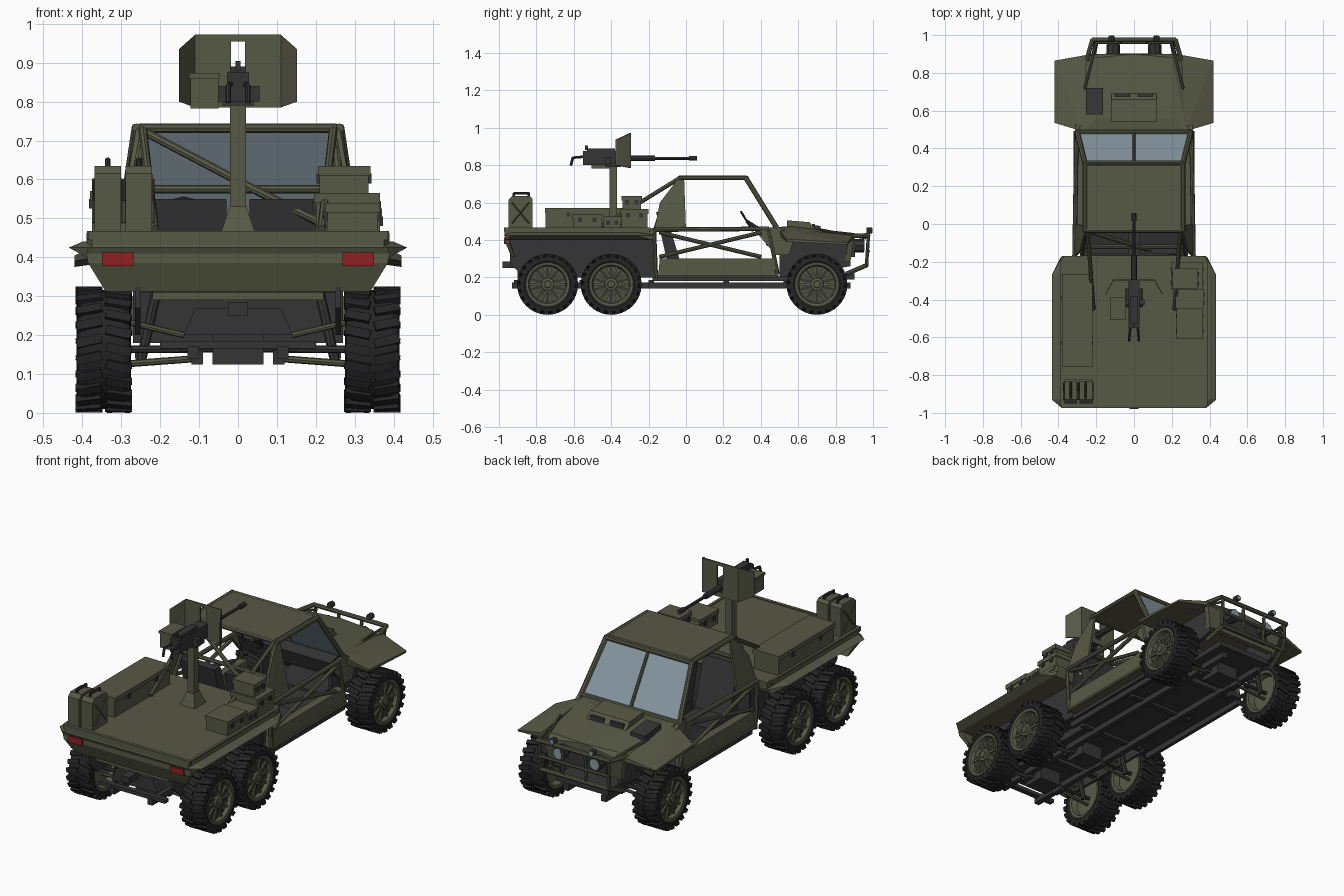
import bpy, bmesh, math
from mathutils import Vector, Matrix

if "Cube" in bpy.data.objects:
    bpy.data.objects.remove(bpy.data.objects["Cube"])


def material(name, rgb):
    m = bpy.data.materials.new(name)
    m.use_nodes = True
    m.diffuse_color = (*rgb, 1)
    bsdf = m.node_tree.nodes["Principled BSDF"]
    bsdf.inputs["Base Color"].default_value = (*rgb, 1)
    bsdf.inputs["Roughness"].default_value = 0.8
    return m


GREEN = material("olive green", (0.095, 0.10, 0.06))
DARK = material("dark grey", (0.036, 0.036, 0.037))
RUBBER = material("black rubber", (0.018, 0.018, 0.018))
GLASS = material("grey blue glass", (0.25, 0.32, 0.37))
RED = material("red lamp", (0.28, 0.015, 0.015))


def finish(name, bm, mat):
    bmesh.ops.recalc_face_normals(bm, faces=bm.faces)
    me = bpy.data.meshes.new(name)
    bm.to_mesh(me)
    bm.free()
    me.materials.append(mat)
    ob = bpy.data.objects.new(name, me)
    bpy.context.collection.objects.link(ob)
    return ob


def hull(name, pts, mat):
    bm = bmesh.new()
    for p in pts:
        bm.verts.new(p)
    res = bmesh.ops.convex_hull(bm, input=bm.verts)
    junk = {e for e in res["geom_interior"] if isinstance(e, bmesh.types.BMVert)}
    bmesh.ops.delete(bm, geom=list(junk), context="VERTS")
    bmesh.ops.dissolve_limit(bm, angle_limit=0.01, verts=bm.verts, edges=bm.edges)
    return finish(name, bm, mat)


def box(name, x, y, z, mat=GREEN):
    return hull(name, [(a, b, c) for a in x for b in y for c in z], mat)


def mirrored(pts):
    return [(s * x, y, z) for x, y, z in pts for s in (1, -1)]


def plate(name, pts, mat, shift):
    return hull(name, pts + [tuple(Vector(p) + Vector(shift)) for p in pts], mat)


def tube(name, path, r=0.011, mat=GREEN, sides=8):
    bm = bmesh.new()
    for a, b in zip(path, path[1:]):
        a, b = Vector(a), Vector(b)
        d = b - a
        mx = Matrix.Translation((a + b) / 2) @ d.to_track_quat("Z", "Y").to_matrix().to_4x4()
        bmesh.ops.create_cone(bm, cap_ends=True, segments=sides, radius1=r, radius2=r,
                              depth=d.length + r * 0.6, matrix=mx)
    return finish(name, bm, mat)


def tube_pair(name, path, r=0.011, mat=GREEN):
    for side, s in (("left", 1), ("right", -1)):
        tube(f"{name}_{side}", [(s * x, y, z) for x, y, z in path], r, mat)


def box_pair(name, x, y, z, mat=GREEN):
    for side, s in (("left", 1), ("right", -1)):
        box(f"{name}_{side}", (s * x[0], s * x[1]), y, z, mat)


def lathe(name, profile, mat, steps=32):
    bm = bmesh.new()
    vs = [bm.verts.new((x, 0, r)) for x, r in profile]
    es = [bm.edges.new(p) for p in zip(vs, vs[1:])]
    bmesh.ops.spin(bm, geom=vs + es, cent=(0, 0, 0), axis=(1, 0, 0),
                   angle=math.tau, steps=steps)
    bmesh.ops.remove_doubles(bm, verts=bm.verts, dist=1e-5)
    return finish(name, bm, mat)


def radial(name, count, size, pos, mat, skew=0.0, phase=0.0):
    bm = bmesh.new()
    for i in range(count):
        mx = (Matrix.Rotation(math.tau * (i + phase) / count, 4, "X") @ Matrix.Translation(pos)
              @ Matrix.Rotation(skew, 4, "Z") @ Matrix.Diagonal((*size, 1)))
        bmesh.ops.create_cube(bm, size=1, matrix=mx)
    return finish(name, bm, mat)


# Wheels: tyre, staggered tread lugs, spoked rim
wheel = [
    lathe("tyre", [(-.06, .105), (-.07, .125), (-.066, .146), (-.05, .153), (.05, .153),
                   (.066, .146), (.07, .125), (.06, .105)], RUBBER),
    radial("tread_outer", 22, (.065, .024, .022), (.038, 0, .151), RUBBER, .22),
    radial("tread_inner", 22, (.065, .024, .022), (-.038, 0, .151), RUBBER, -.22, .5),
    lathe("rim", [(-.03, 0), (-.03, .095), (-.064, .103), (-.066, .115), (.066, .115),
                  (.064, .103), (.045, .095), (.045, 0)], GREEN),
    radial("rim_slots", 10, (.006, .016, .05), (.045, 0, .066), DARK),
    radial("rim_spokes", 10, (.014, .012, .065), (.047, 0, .066), GREEN, 0, .5),
    lathe("hub", [(.04, .038), (.062, .034), (.064, .02), (.07, .018), (.07, 0)], GREEN, 16),
]
for label, wy in (("rear", -.74), ("middle", -.40), ("front", .70)):
    for s in (1, -1):
        for src in wheel:
            ob = src.copy()
            ob.name = f"{label}_{src.name}"
            ob.location = (s * .345, wy, .163)
            ob.rotation_euler.z = 0 if s > 0 else math.pi
            bpy.context.collection.objects.link(ob)
    # Axle, suspension arms and shock absorbers
    box(f"{label}_differential", (-.065, .065), (wy - .06, wy + .06), (.125, .205), DARK)
    tube_pair(f"{label}_lower_arm", [(.10, wy, .14), (.30, wy, .125)], .009)
    tube_pair(f"{label}_upper_arm", [(.14, wy - .03, .20), (.29, wy - .03, .235)], .008)
    tube_pair(f"{label}_drive_shaft", [(.05, wy, .165), (.31, wy, .163)], .010, DARK)
    tube_pair(f"{label}_shock", [(.25, wy + .03, .13), (.21, wy + .03, .31)], .013, DARK)
    box_pair(f"{label}_arm_mount", (.09, .12), (wy - .03, wy + .03), (.125, .16), DARK)
for src in wheel:
    bpy.data.objects.remove(src)

# Chassis
box("floor_pan", (-.27, .27), (-.18, .55), (.18, .205), DARK)
box("front_pan", (-.16, .16), (.5, .9), (.19, .22), DARK)
box_pair("chassis_rail", (.10, .13), (-.93, .88), (.14, .172), DARK)
box_pair("side_rail", (.245, .265), (-.2, .55), (.14, .172), DARK)
for y in (-.92, -.57, -.2, .2, .52):
    box("cross_member", (-.2, .2), (y, y + .03), (.165, .185), DARK)
hull("under_tray", mirrored([(.14, y, .2) for y in (-.9, -.2)] + [(.11, y, .27) for y in (-.9, -.2)]), DARK)
box("tow_hitch", (-.024, .024), (-.98, -.88), (.25, .285), DARK)
box("rear_cross_bar", (-.22, .22), (-.92, -.9), (.29, .31))

# Cargo bed with flared rim and tail panel
rim = [(.435, -.93), (.385, -.972), (.38, -.17), (.435, -.27)]
hull("bed_rim", mirrored([(x, y, .425) for x, y in rim] + [(x - .035, y * .995, .44) for x, y in rim]
                         + [(.39, -.96, .40), (.39, -.18, .40)]), GREEN)
hull("bed_deck", mirrored([(x, y, z) for z in (.43, .462) for x, y in
                           ((.39, -.94), (.375, -.97), (.375, -.17), (.39, -.25))]), GREEN)
box("bed_tail_lip", (-.385, .385), (-.973, -.955), (.445, .467))
box_pair("bed_side_lip", (.372, .388), (-.96, -.19), (.445, .467))
plate("tail_panel", mirrored([(.39, -.965, .41), (.385, -.965, .385), (.34, -.935, .312)]), GREEN, (0, .02, 0))
box_pair("tail_lamp", (.268, .35), (-.973, -.955), (.378, .412), RED)
for s in (1, -1):
    plate("bed_side_panel", [(s * .25, y, z) for y, z in
          ((-.94, .42), (-.18, .42), (-.18, .2), (-.62, .2), (-.86, .2), (-.94, .27))], DARK, (s * .015, 0, 0))
box("bed_underside", (-.25, .25), (-.93, -.18), (.31, .42), DARK)

# Cargo: fuel cans and crates
for x in (-.335, -.255):
    plate("fuel_can", [(x - .034, y, z) for y, z in ((-.95, .46), (-.82, .46), (-.82, .62), (-.835, .635),
          (-.93, .635), (-.95, .615))], GREEN, (.068, 0, 0))
    tube("fuel_can_handle", [(x, -.92, .63), (x, -.92, .65), (x, -.84, .65), (x, -.84, .63)], .007, DARK)
    for dx in (-.036, .036):
        for za, zb in ((.49, .6), (.6, .49)):
            tube("fuel_can_brace", [(x + dx, -.93, za), (x + dx, -.84, zb)], .004, GREEN, 4)


def crate(name, x, y, z):
    box(name, x, y, (z[0], z[1] - .025))
    box(name + "_lid", (x[0] - .005, x[1] + .005), (y[0] - .005, y[1] + .005), (z[1] - .025, z[1]))
    for f in (.25, .75):
        yy = y[0] + f * (y[1] - y[0])
        box(name + "_latch", (x[0] - .008, x[1] + .008), (yy - .01, yy + .01), (z[1] - .045, z[1] - .02), DARK)


crate("long_crate", (-.375, -.225), (-.75, -.27), (.46, .57))
crate("low_crate", (.23, .36), (-.605, -.45), (.46, .54))
crate("wide_crate", (.225, .365), (-.44, -.35), (.46, .525))
crate("stack_crate_lower", (.2, .36), (-.345, -.205), (.46, .565))
crate("stack_crate_upper", (.21, .335), (-.34, -.24), (.565, .635))

# Cab sills, floor, seats
for s in (1, -1):
    plate("side_sill", [(s * .27, y, z) for y, z in
          ((-.15, .2), (.48, .2), (.47, .3), (-.14, .3))], GREEN, (s * .045, 0, 0))
    plate("cab_rear_panel", [(s * .315, -.17, .45), (s * .315, 0, .45), (s * .262, -.01, .73),
          (s * .262, -.04, .73), (s * .285, -.14, .6)], GREEN, (-s * .012, 0, 0))
    plate("cowl_side", [(s * .29, y, z) for y, z in
          ((.36, .46), (.5, .47), (.58, .41), (.55, .32), (.48, .32))], GREEN, (s * .02, 0, 0))
    box("seat_base", (s * .04, s * .24), (-.12, .14), (.2, .29), DARK)
    hull("seat_back", [(s * x, y, z) for x in (.03, .24) for y, z in
         ((-.1, .28), (-.03, .28), (-.16, .55), (-.11, .55))], DARK)
box("cab_bulkhead", (-.27, .27), (-.18, -.165), (.2, .46), DARK)
tube_pair("belt_rail", [(.315, -.17, .455), (.305, .44, .46)], .012)
tube_pair("door_brace_a", [(.31, -.14, .44), (.31, .40, .31)])
tube_pair("door_brace_b", [(.31, -.14, .31), (.31, .40, .44)])
tube_pair("sill_rail", [(.31, -.16, .21), (.31, .49, .21)])
tube_pair("rear_post", [(.31, -.16, .2), (.315, -.17, .46)])
tube_pair("front_post", [(.305, .49, .22), (.305, .44, .46)])

# Roof and roll cage
hull("roof", mirrored([(.262, -.035, .725), (.248, -.03, .742), (.262, .325, .725), (.248, .31, .742)]), GREEN)
tube_pair("windscreen_pillar", [(.26, .32, .732), (.3, .485, .465)], .014)
tube_pair("roof_rail", [(.26, -.035, .732), (.26, .32, .732)], .012)
tube_pair("rear_stay", [(.245, -.035, .73), (.215, -.45, .475)], .011)
tube_pair("cage_hoop", [(.245, -.035, .73), (.275, -.16, .46)], .011)
tube("cage_cross_bar", [(-.26, -.12, .575), (.26, -.12, .575)])
tube("cage_diagonal", [(-.235, -.04, .72), (.05, -.13, .57), (.25, -.16, .47)])
tube("roof_rear_bar", [(-.25, -.035, .732), (.25, -.035, .732)], .012)

# Windscreen, dashboard, steering wheel
for s in (1, -1):
    plate("windscreen_pane", [(s * .008, .325, .725), (s * .25, .325, .725),
          (s * .287, .48, .47), (s * .008, .48, .47)], GLASS, (0, -.004, -.003))
tube("windscreen_divider", [(0, .325, .73), (0, .485, .47)], .009)
tube("windscreen_header", [(-.255, .325, .73), (.255, .325, .73)], .012)
tube("windscreen_base", [(-.3, .485, .47), (.3, .485, .47)], .012)
hull("dashboard", mirrored([(.28, .40, .455), (.28, .47, .47), (.28, .43, .37), (.28, .49, .35)]), DARK)
tube("steering_column", [(-.14, .42, .44), (-.14, .325, .50)], .009, DARK)
ring = [(-.14 + .06 * math.cos(t * math.tau / 12), .325 - .03 * math.sin(t * math.tau / 12),
         .50 + .05 * -math.sin(t * math.tau / 12) * -1) for t in range(13)]
tube("steering_wheel", ring, .006, DARK, 6)

# Bonnet, wings and nose
hull("bonnet", mirrored([(.285, .48, .468), (.2, .88, .435), (.25, .9, .40), (.3, .52, .40),
                         (0, .9, .437), (.2, .56, .475)]), GREEN)
for s in (1, -1):
    hull("front_wing", [(s * x, y, z) for x, y, z in
         ((.27, .49, .467), (.42, .535, .405), (.42, .865, .385), (.25, .895, .425),
          (.25, .895, .40), (.42, .86, .375), (.42, .54, .39), (.27, .5, .42))], GREEN)
    plate("inner_wing", [(s * .2, y, z) for y, z in
          ((.5, .4), (.88, .4), (.88, .26), (.5, .2))], DARK, (s * .02, 0, 0))
hull("nose_panel", mirrored([(.25, .9, .41), (.22, .88, .29), (.25, .87, .41), (.22, .85, .29)]), GREEN)
box("grille", (-.15, .15), (.88, .903), (.31, .38), DARK)
hull("bonnet_scoop", mirrored([(.12, .54, .505), (.12, .66, .495), (.12, .70, .45), (.12, .54, .45)]), GREEN)
box_pair("scoop_vent", (.02, .1), (.675, .69), (.46, .485), DARK)
hull("bonnet_box", [(x, y, z) for x in (-.255, -.165) for y, z in
                    ((.58, .49), (.72, .475), (.72, .43), (.58, .44))], DARK)

# Brush guard and headlamps
tube("guard_top_bar", [(-.25, .87, .42), (-.22, .975, .425), (.22, .975, .425), (.25, .87, .42)], .012)
tube("guard_mid_bar", [(-.21, .975, .34), (.21, .975, .34)], .009)
tube("guard_low_bar", [(-.22, .86, .22), (-.2, .965, .265), (.2, .965, .265), (.22, .86, .22)], .012)
for x in (.21, .07):
    tube_pair("guard_post", [(x, .975, .42), (x, .965, .265)], .009)
tube_pair("guard_stay", [(.2, .96, .41), (.26, .72, .455)], .007)
tube_pair("headlamp_shell", [(.11, .895, .37), (.11, .94, .37)], .036, DARK)
tube_pair("headlamp_lens", [(.11, .94, .37), (.11, .945, .37)], .03, GLASS)
tube_pair("marker_lamp", [(.12, .97, .45), (.12, .99, .45)], .016, DARK)
tube_pair("marker_lens", [(.12, .99, .45), (.12, .994, .45)], .013, GLASS)

# Gun pedestal
box("pedestal", (-.02, .02), (-.41, -.37), (.46, .8))
hull("pedestal_foot", mirrored([(.045, -.44, .46), (.045, -.34, .46), (.022, -.415, .53), (.022, -.365, .53)]), GREEN)
box("gun_cradle", (-.04, .04), (-.43, -.35), (.79, .815), DARK)

# Gun shield with centre slot and swept wings
for s in (1, -1):
    plate("shield_front", [(s * .018, -.295, .785), (s * .11, -.295, .785), (s * .11, -.295, .972),
          (s * .018, -.295, .972)], GREEN, (0, -.008, 0))
    plate("shield_wing", [(s * .11, -.295, .785), (s * .152, -.37, .80), (s * .152, -.37, .935),
          (s * .11, -.295, .972)], GREEN, (0, -.008, 0))
box("shield_bridge", (-.02, .02), (-.303, -.295), (.955, .972))
box("shield_lower_bridge", (-.02, .02), (-.303, -.295), (.785, .81))

# Machine gun
box("gun_receiver", (-.028, .028), (-.55, -.3), (.80, .875), DARK)
box("gun_cover", (-.02, .02), (-.53, -.38), (.875, .89), DARK)
box("gun_sight", (-.006, .006), (-.54, -.525), (.88, .905), DARK)
box("gun_side_lugs", (-.055, .055), (-.43, -.4), (.80, .84), DARK)
tube("gun_barrel_jacket", [(0, -.3, .837), (0, -.17, .837)], .015, DARK)
tube("gun_barrel", [(0, -.17, .837), (0, .055, .837)], .008, DARK)
tube("gun_muzzle", [(0, .02, .837), (0, .055, .837)], .013, DARK)
tube_pair("gun_grip", [(.02, -.55, .845), (.025, -.605, .84), (.025, -.615, .80)], .007, DARK)
box("ammo_box", (-.122, -.05), (-.505, -.39), (.782, .868))
box("ammo_box_lid", (-.126, -.046), (-.509, -.386), (.86, .873))
